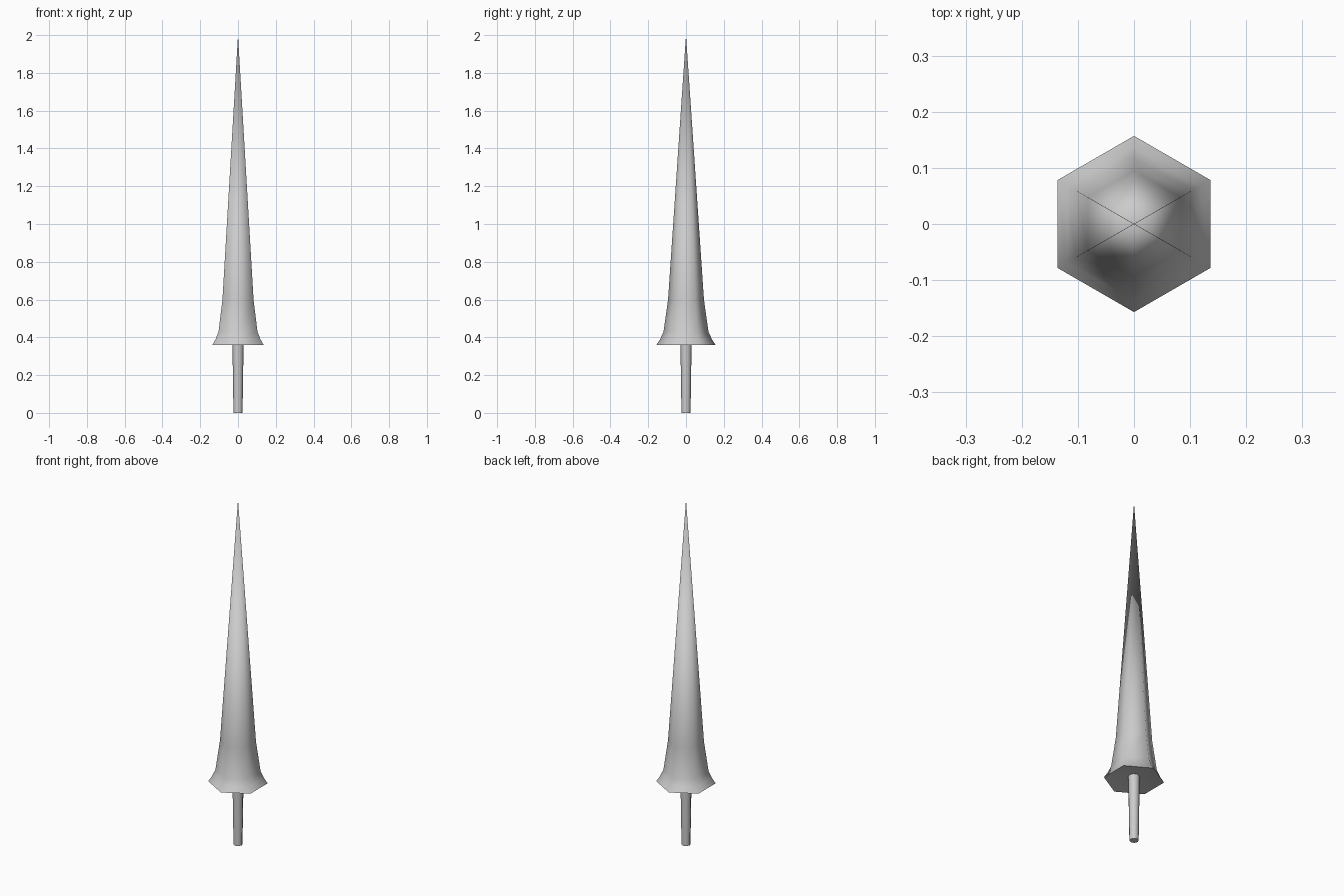
import bpy, bmesh, math

if "Cube" in bpy.data.objects:
    bpy.data.objects.remove(bpy.data.objects["Cube"])


def lathe(name, profile, sides, start):
    """Sweep (radius, z) points round the z axis; zero radius makes a pole, otherwise ends stay capped."""
    bm = bmesh.new()
    rings = []
    for r, z in profile:
        if r == 0:
            rings.append([bm.verts.new((0, 0, z))] * sides)
        else:
            angles = [start + 2 * math.pi * i / sides for i in range(sides)]
            rings.append([bm.verts.new((r * math.cos(a), r * math.sin(a), z)) for a in angles])
    for low, high in zip(rings, rings[1:]):
        for i in range(sides):
            j = (i + 1) % sides
            corners = list(dict.fromkeys((low[i], low[j], high[j], high[i])))
            bm.faces.new(corners)
    for ring in (rings[0], rings[-1]):
        if len(set(ring)) > 2:
            bm.faces.new(ring)
    bmesh.ops.recalc_face_normals(bm, faces=bm.faces)
    mesh = bpy.data.meshes.new(name)
    bm.to_mesh(mesh)
    bm.free()
    obj = bpy.data.objects.new(name, mesh)
    bpy.context.collection.objects.link(obj)
    bpy.ops.object.select_all(action='DESELECT')
    obj.select_set(True)
    bpy.context.view_layer.objects.active = obj
    bpy.ops.object.shade_smooth_by_angle(angle=math.radians(65))
    return obj


# Six-sided spike with a flared skirt and a slightly hollow underside
lathe("spike", [(0, 0.385), (0.157, 0.36), (0.137, 0.39), (0.119, 0.43),
                (0.095, 0.6), (0, 2.0)], 6, math.pi / 2)

# Slim tapered stem that runs up into the underside
lathe("stem", [(0.024, 0), (0.027, 0.2), (0.03, 0.39)], 8, 0)
